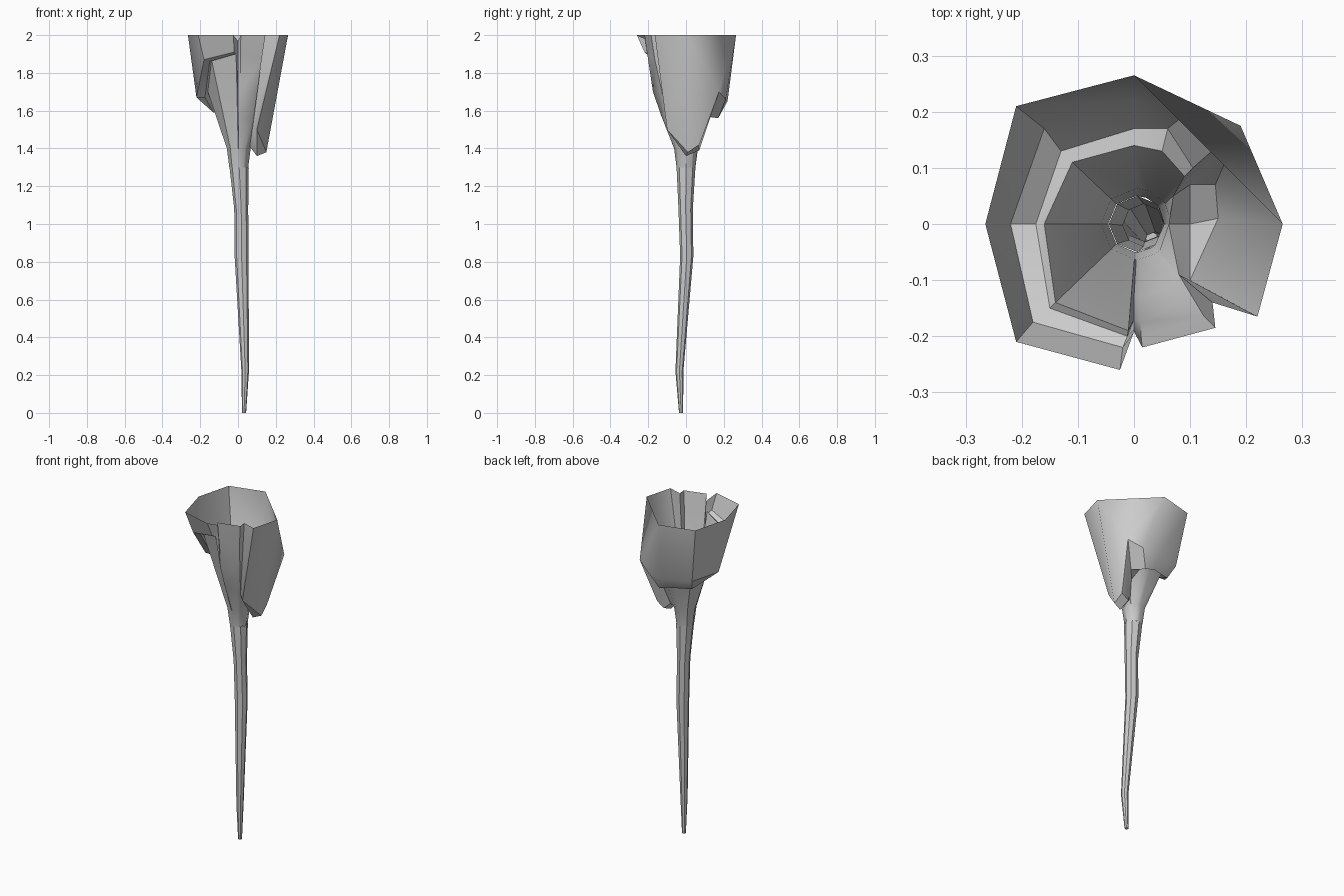
import bpy, bmesh, math
from mathutils import Vector

if "Cube" in bpy.data.objects:
    bpy.data.objects.remove(bpy.data.objects["Cube"])


def loft(name, rings, closed_base=False):
    """Skin closed rings of equal length into a smooth-shaded sheet."""
    bm = bmesh.new()
    vr = [[bm.verts.new(p) for p in r] for r in rings]
    n = len(vr[0])
    for a, b in zip(vr, vr[1:]):
        for i in range(n):
            j = (i + 1) % n
            bm.faces.new((a[i], a[j], b[j], b[i]))
    if closed_base:
        bm.faces.new(vr[0][::-1])
    # pinched columns collapse to triangles
    bmesh.ops.remove_doubles(bm, verts=bm.verts, dist=0.0005)
    bmesh.ops.dissolve_degenerate(bm, edges=bm.edges, dist=0.0005)
    me = bpy.data.meshes.new(name)
    bm.to_mesh(me)
    bm.free()
    ob = bpy.data.objects.new(name, me)
    bpy.context.collection.objects.link(ob)
    bpy.ops.object.select_all(action='DESELECT')
    ob.select_set(True)
    bpy.context.view_layer.objects.active = ob
    bpy.ops.object.shade_smooth_by_angle(angle=math.radians(40))
    return ob


# Crooked tapering stem: centre x, y, z, radius x, radius y
path = [(0.032, -0.026, 0, .011, .011), (0.038, -0.035, .22, .02, .021),
        (0.019, 0.004, .83, .037, .035), (0.017, -0.002, 1.08, .037, .038),
        (0.006, 0, 1.3, .051, .05)]
stem = [[(x + rx * math.cos(k * math.pi / 4), y + ry * math.sin(k * math.pi / 4), z)
         for k in range(8)] for x, y, z, rx, ry in path]
loft("stem", stem, True)

# Wrapped funnel: each column is inner fold, hanging lip, shell base, rim
I1, I2 = (.08, -.09, 1.53), (.1, -.1, 1.5)
RB, RD = (.265, 0, 2), (0, .265, 2)
columns = [
    (I1, I1, I1, (.14, -.14, 2)),
    (I1, I2, I2, (.22, -.165, 2)),
    ((.062, 0, 1.41), (.1, .0, 1.36), (.15, .01, 1.38), RB),
    ((.07, .05, 1.42), (.1, .07, 1.39), (.145, .07, 1.42), RB),
    ((.09, .085, 1.52), (.105, .1, 1.57), (.19, .175, 1.7), RD),
    ((.05, .13, 1.6), (.06, .17, 1.56), (.11, .21, 1.66), RD),
    ((0, .14, 1.62), (0, .17, 1.58), (0, .22, 1.65), RD),
    ((-.11, .11, 1.63), (-.13, .13, 1.59), (-.16, .17, 1.66), (-.21, .21, 2)),
    ((-.16, 0, 1.7), (-.175, 0, 1.67), (-.22, 0, 1.67), (-.265, 0, 2)),
    ((-.14, -.14, 1.87), (-.15, -.15, 1.86), (-.18, -.175, 1.87), (-.21, -.21, 2)),
    ((-.01, -.19, 1.91), (-.012, -.2, 1.9), (-.02, -.22, 1.91), (-.025, -.26, 2)),
    ((.0, -.13, 1.58), (0, -.17, 1.7), (0, -.188, 1.9), (0, -.192, 1.97)),
    ((.01, -.13, 1.57), (.012, -.175, 1.7), (.013, -.205, 1.9), (.015, -.22, 2)),
    ((.07, -.11, 1.55), (.095, -.135, 1.7), (.125, -.165, 1.87), (.145, -.185, 2)),
]


def throat(col, z, r):
    d = Vector((col[0][0], col[0][1])).normalized() * r
    return (0.004 + d.x, d.y, z)


rings = [[throat(c, 1.3, .05) for c in columns],
         [throat(c, 1.4, .063) for c in columns]]
rings += [[c[k] for c in columns] for k in range(4)]
loft("petal_cup", rings)
